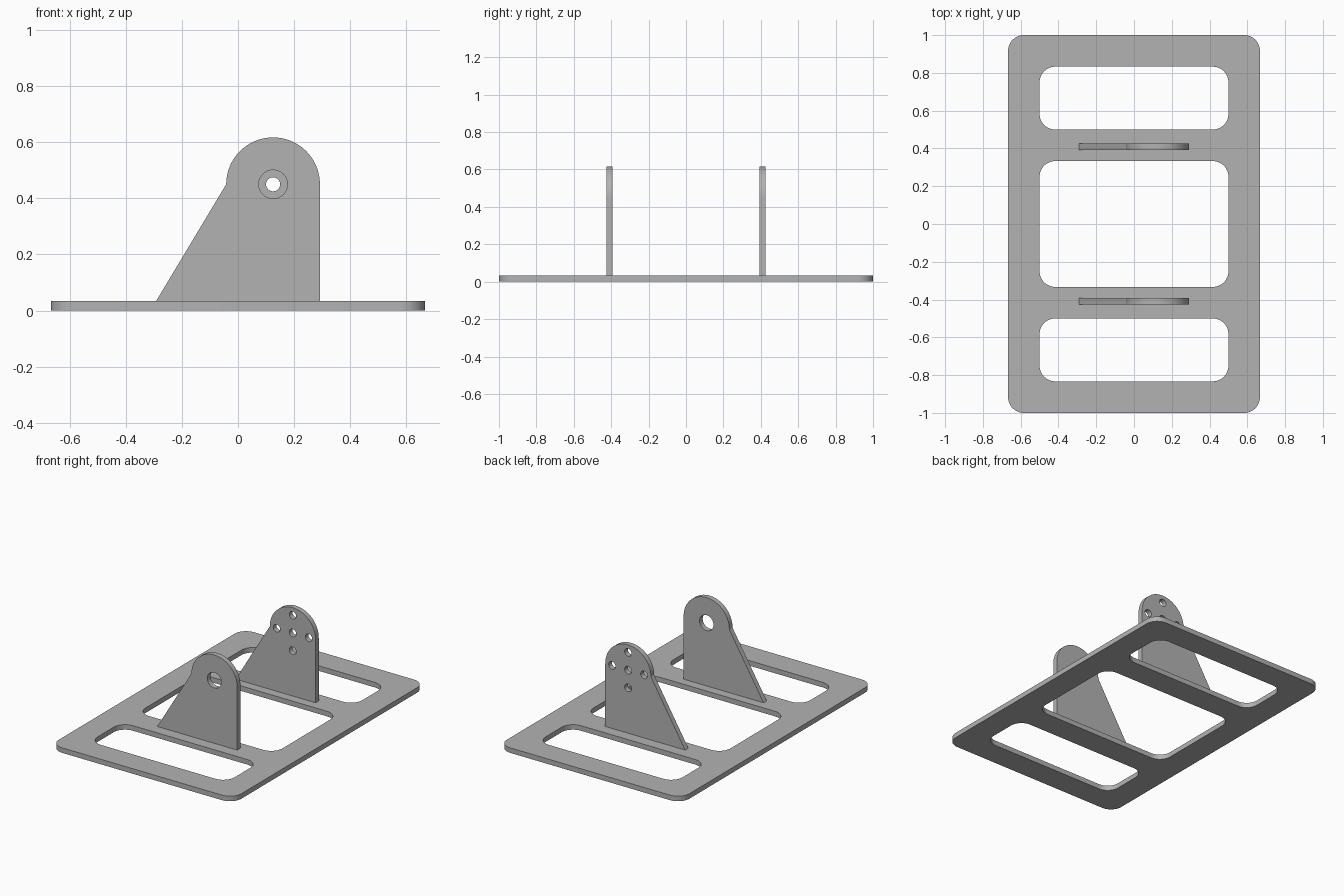
import bpy, bmesh
from math import sin, cos, pi, radians
from mathutils import Matrix

cube = bpy.data.objects.get("Cube")
if cube:
    bpy.data.objects.remove(cube, do_unlink=True)

steel = bpy.data.materials.new("plain grey metal")
steel.use_nodes = True
grey = (0.45, 0.45, 0.45, 1)
steel.diffuse_color = grey
steel.node_tree.nodes["Principled BSDF"].inputs["Base Color"].default_value = grey

THICK = 1 / 30


def arc(cx, cy, r, start, end, steps):
    """Points along an arc, angles in degrees."""
    angles = [radians(start + (end - start) * i / steps) for i in range(steps + 1)]
    return [(cx + r * cos(a), cy + r * sin(a)) for a in angles]


def circle(cx, cy, r):
    return arc(cx, cy, r, 0, 360, 48)[:-1]


def rounded_rect(half_x, y0, y1, r):
    ix = half_x - r
    corners = [(ix, y1 - r), (-ix, y1 - r), (-ix, y0 + r), (ix, y0 + r)]
    points = []
    for i, (x, y) in enumerate(corners):
        points += arc(x, y, r, i * 90, i * 90 + 90, 12)
    return points


def plate(name, loops, matrix):
    """Sheet cut from an outline and its holes, centred in its thickness."""
    curve = bpy.data.curves.new(name + "_profile", "CURVE")
    curve.dimensions = "2D"
    curve.fill_mode = "BOTH"
    curve.extrude = THICK / 2
    for loop in loops:
        spline = curve.splines.new("POLY")
        spline.points.add(len(loop) - 1)
        for point, (x, y) in zip(spline.points, loop):
            point.co = (x, y, 0, 1)
        spline.use_cyclic_u = True
    profile = bpy.data.objects.new(name + "_profile", curve)
    bpy.context.collection.objects.link(profile)
    graph = bpy.context.evaluated_depsgraph_get()
    mesh = bpy.data.meshes.new_from_object(profile.evaluated_get(graph))
    bpy.data.objects.remove(profile, do_unlink=True)

    # Weld the caps to the sides
    bm = bmesh.new()
    bm.from_mesh(mesh)
    bmesh.ops.remove_doubles(bm, verts=bm.verts, dist=1e-5)
    bmesh.ops.transform(bm, matrix=matrix, verts=bm.verts)
    bmesh.ops.recalc_face_normals(bm, faces=bm.faces)
    bm.to_mesh(mesh)
    bm.free()

    mesh.name = name
    mesh.materials.clear()
    mesh.materials.append(steel)
    obj = bpy.data.objects.new(name, mesh)
    bpy.context.collection.objects.link(obj)
    bpy.ops.object.select_all(action="DESELECT")
    obj.select_set(True)
    bpy.context.view_layer.objects.active = obj
    bpy.ops.object.shade_smooth_by_angle(angle=radians(25))
    return obj


# Base frame with three rounded windows
R = 0.083
plate("base_frame",
      [rounded_rect(2 / 3, -1, 1, R),
       rounded_rect(0.5, 0.5, 0.833, R),
       rounded_rect(0.5, -0.333, 0.333, R),
       rounded_rect(0.5, -0.833, -0.5, R)],
      Matrix.Translation((0, 0, THICK / 2)))

# Upright brackets: round top, straight right edge, sloping left edge
PX, PZ, TOP = 0.125, 0.45, 0.167
outline = [(-0.292, THICK), (PX + TOP, THICK)] + arc(PX, PZ, TOP, 0, 180, 48)
shaft_hole = [circle(PX, PZ, 0.051)]
bolt_holes = [circle(PX, PZ, 0.025)]
for k in range(4):
    a = k * pi / 2
    bolt_holes.append(circle(PX + 0.117 * cos(a), PZ + 0.117 * sin(a), 0.025))

upright = Matrix.Rotation(pi / 2, 4, "X")
for name, y, holes in (("front_bracket", -0.409, shaft_hole),
                       ("back_bracket", 0.409, bolt_holes)):
    plate(name, [outline] + holes, Matrix.Translation((0, y, 0)) @ upright)
